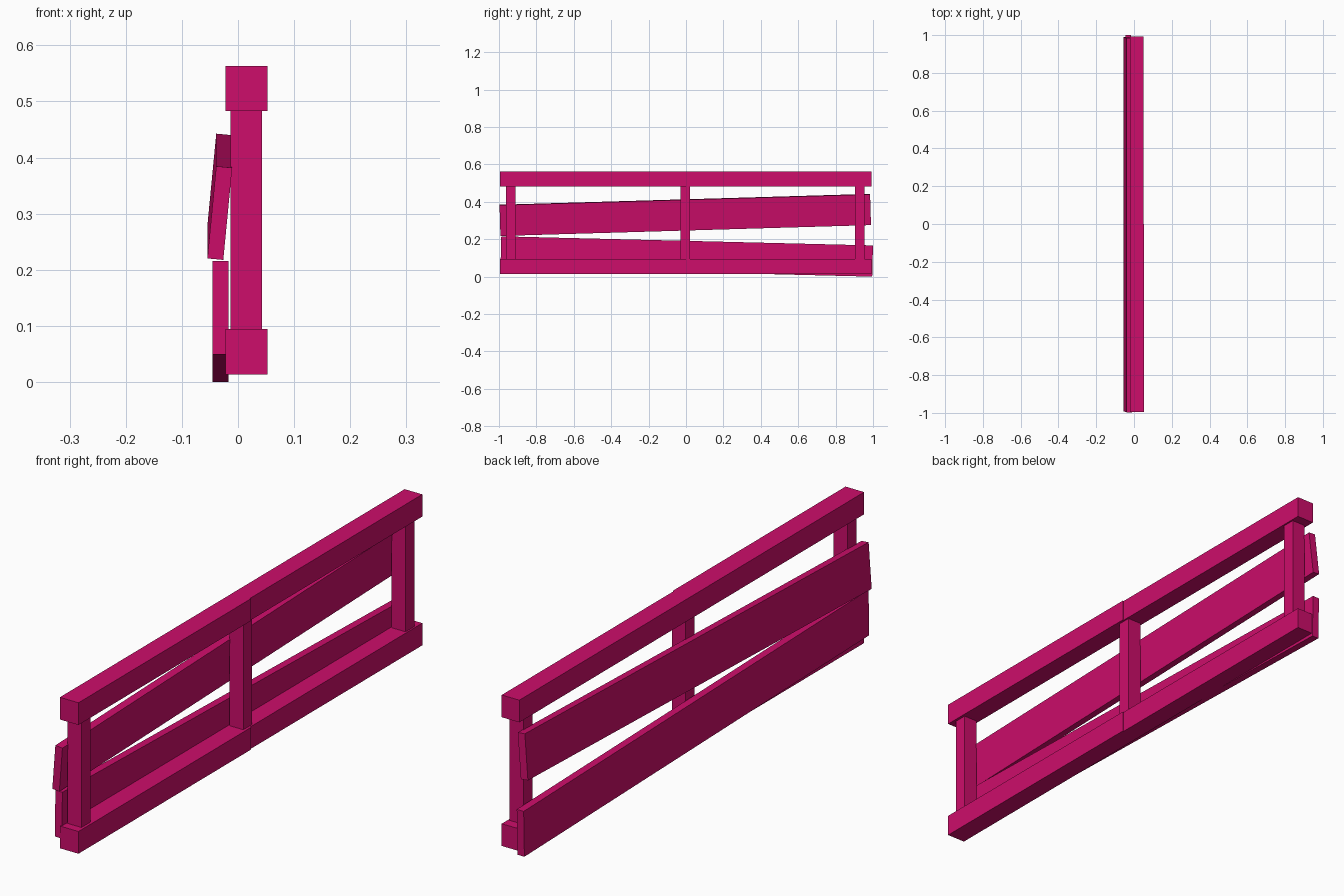
import bpy
from math import radians

cube = bpy.data.objects.get("Cube")
if cube:
    bpy.data.objects.remove(cube, do_unlink=True)

# Single painted-wood colour
paint = bpy.data.materials.new("magenta_paint")
paint.use_nodes = True
colour = (0.61, 0.004, 0.145, 1)
paint.diffuse_color = colour
paint.node_tree.nodes["Principled BSDF"].inputs["Base Color"].default_value = colour


def beam(name, centre, size, pitch=0, lean=0):
    """Box with a slope along y (pitch) and a sideways tilt (lean), in degrees."""
    bpy.ops.mesh.primitive_cube_add(size=1, location=centre)
    ob = bpy.context.object
    ob.name = name
    ob.scale = size
    ob.rotation_mode = 'YXZ'
    ob.rotation_euler = (radians(pitch), radians(lean), 0)
    ob.data.materials.append(paint)
    return ob


# Rails, each in two lengths that meet at the middle post with a slight step
for level, z in (("bottom", 0.0535), ("top", 0.523)):
    beam(level + "_rail_front", (0.0155, -0.4975, z), (0.075, 0.995, 0.081))
    beam(level + "_rail_back", (0.0135, 0.496, z), (0.071, 0.992, 0.081))

# Posts
for name, y in (("front", -0.938), ("middle", -0.005), ("back", 0.93)):
    beam(name + "_post", (0.015, y, 0.288), (0.056, 0.051, 0.392))

# Crooked boards fixed to the outer side
beam("upper_board", (-0.0325, -0.004, 0.33), (0.0285, 1.982, 0.165), 1.68, 5.5)
beam("lower_board", (-0.031, 0.004, 0.1078), (0.028, 1.988, 0.167), -1.4)
